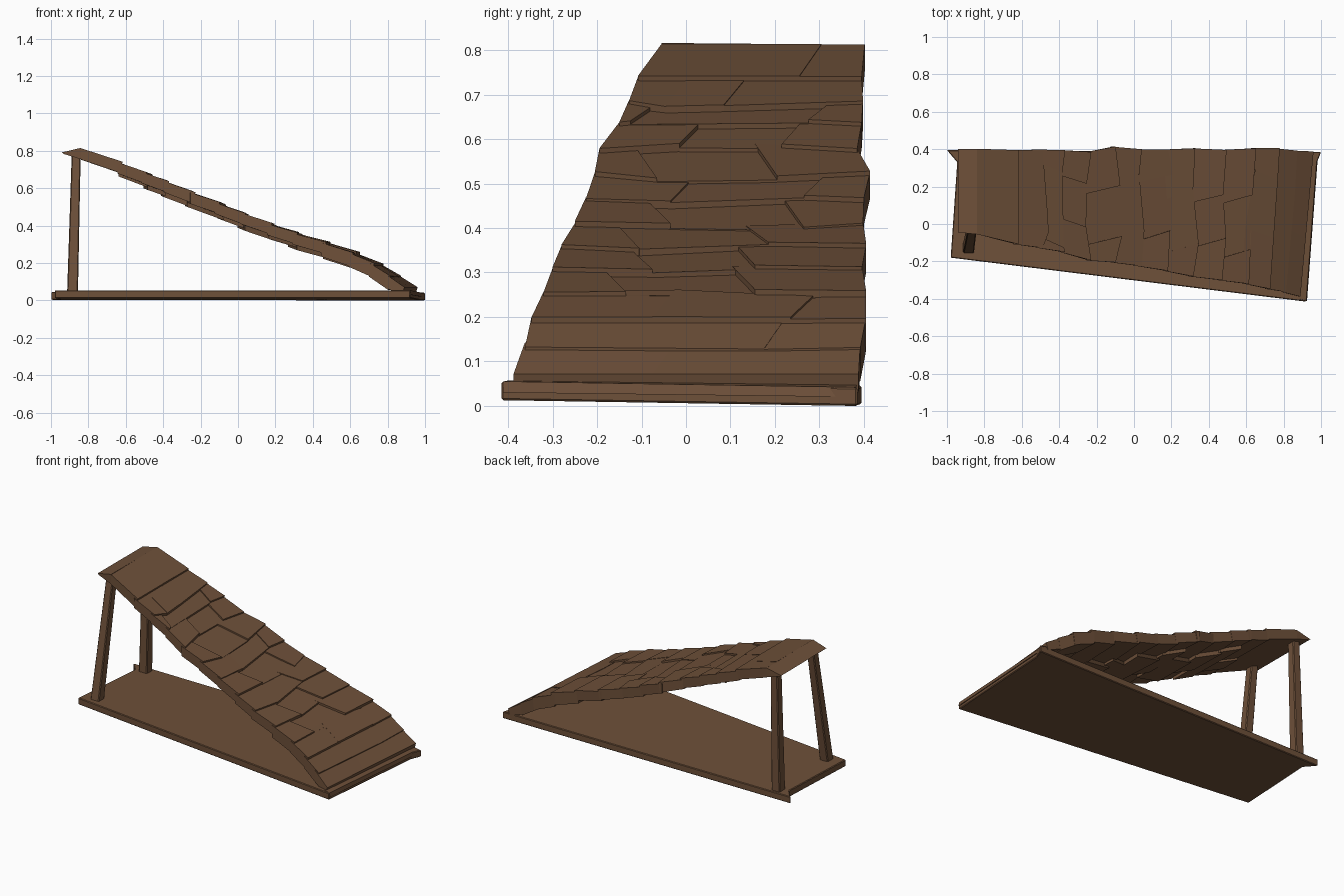
import bpy, bmesh, random
from mathutils import Vector

if "Cube" in bpy.data.objects:
    bpy.data.objects.remove(bpy.data.objects["Cube"])

random.seed(4)


def make_mat(name, rgb):
    m = bpy.data.materials.new(name)
    m.diffuse_color = (*rgb, 1)
    m.use_nodes = True
    m.node_tree.nodes["Principled BSDF"].inputs["Base Color"].default_value = m.diffuse_color
    return m


wood = make_mat("brown wood", (0.155, 0.080, 0.041))


def prism(name, bottom, top, bevel=0.0):
    """Closed solid between two matching rings of points."""
    bm = bmesh.new()
    lo = [bm.verts.new(p) for p in bottom]
    hi = [bm.verts.new(p) for p in top]
    n = len(lo)
    bm.faces.new(lo[::-1])
    bm.faces.new(hi)
    for i in range(n):
        j = (i + 1) % n
        bm.faces.new((lo[i], lo[j], hi[j], hi[i]))
    bmesh.ops.recalc_face_normals(bm, faces=bm.faces)
    me = bpy.data.meshes.new(name)
    bm.to_mesh(me)
    bm.free()
    ob = bpy.data.objects.new(name, me)
    bpy.context.collection.objects.link(ob)
    me.materials.append(wood)
    if bevel:
        mod = ob.modifiers.new("worn_edges", 'BEVEL')
        mod.width = bevel
        mod.segments = 1
    return ob


# Base plate, slightly tilted, with flared back corners
outline = [(-0.98, -0.18), (0.92, -0.415), (0.975, 0.32), (1.0, 0.385),
           (-1.0, 0.395), (-0.945, 0.33)]


def base_z(x, y):
    return 0.008 - 0.016 * y - 0.002 * x


prism("base_plate",
      [(x, y, max(0, base_z(x, y))) for x, y in outline],
      [(x, y, base_z(x, y) + 0.042) for x, y in outline], 0.004)

# Support posts leaning under the high end
for name, foot, head in (("front_post", (-0.885, -0.13, 0.03), (-0.865, -0.01, 0.785)),
                         ("back_post", (-0.885, 0.35, 0.03), (-0.865, 0.345, 0.785))):
    def ring(c, r):
        return [Vector(c) + Vector((sx * r, sy * r, 0))
                for sx, sy in ((-1, -1), (1, -1), (1, 1), (-1, 1))]
    prism(name, ring(foot, 0.029), ring(head, 0.024), 0.005)

# Row boundaries: x, top z, front y, back y
EDGES = [(-0.84, 0.815, -0.055, 0.402), (-0.63, 0.74, -0.108, 0.395),
         (-0.50, 0.685, -0.128, 0.398), (-0.38, 0.635, -0.15, 0.395),
         (-0.24, 0.575, -0.195, 0.385), (-0.11, 0.525, -0.205, 0.414),
         (0.03, 0.465, -0.225, 0.400), (0.17, 0.41, -0.25, 0.398),
         (0.31, 0.36, -0.28, 0.405), (0.47, 0.31, -0.30, 0.396),
         (0.62, 0.255, -0.32, 0.405), (0.74, 0.20, -0.347, 0.405),
         (0.83, 0.135, -0.362, 0.392), (0.925, 0.062, -0.388, 0.388)]
# Joints between the planks of each row
JOINTS = [(0.28,), (-0.02, 0.11), (-0.10, 0.30), (0.01, 0.24), (-0.09, 0.18),
          (-0.01, 0.29), (-0.06, 0.24), (-0.13, 0.16), (-0.10, 0.13),
          (-0.16, 0.13), (-0.05, 0.26), (0.20,), (-0.05,)]

# Zigzag of every boundary at three places across the width
KINK = [[random.uniform(-0.04, 0.04) for _ in range(3)] for _ in EDGES]
for k in (0, 1, 11, 12, 13):
    KINK[k] = [0.0, 0.012, 0.0]


def lerp_table(x, col):
    for a, b in zip(EDGES, EDGES[1:]):
        if x <= b[0] or b is EDGES[-1]:
            t = (x - a[0]) / (b[0] - a[0])
            return a[col] + t * (b[col] - a[col])


def edge_x(i, y):
    x, _, y0, y1 = EDGES[i]
    stops = [(y0, 0), (-0.07, KINK[i][0]), (0.09, KINK[i][1]), (0.25, KINK[i][2]), (y1, 0)]
    off = 0
    for (a, p), (b, q) in zip(stops, stops[1:]):
        if a <= y <= b and b > a:
            off = p + (q - p) * (y - a) / (b - a)
    skew = 0.075 * (y / 0.8) * max(0, (x - 0.2) / 0.75)
    return x + off + skew


def roof_point(i, y, push, lift):
    x = edge_x(i, y)
    skew = 0.075 * (y / 0.8) * max(0, (EDGES[i][0] - 0.2) / 0.75)
    z = lerp_table(x - skew + push, 1)
    return Vector((x + push, y, z + lift))


# Overlapping roof planks, each with a raised lower lip
for i, joints in enumerate(JOINTS):
    last = i == len(JOINTS) - 1
    slant = random.choice((-0.025, 0.025))
    ups = [EDGES[i][2]] + [j + slant for j in joints] + [EDGES[i][3]]
    downs = [EDGES[i + 1][2]] + [j - slant for j in joints] + [EDGES[i + 1][3]]
    for k in range(len(ups) - 1):
        inner = 0 < k < len(ups) - 2
        drop = random.uniform(-0.012, 0.002) if inner else random.uniform(-0.003, 0.002)
        thick = 0.075 if inner else 0.06
        if i >= 9:
            thick = 0.075
        lip = 0 if last else 0.012
        up_push = 0 if i == 0 else -0.015
        top = [roof_point(i, ups[k], up_push, drop - 0.004 * (i > 0)),
               roof_point(i + 1, downs[k], lip, drop + 0.008),
               roof_point(i + 1, downs[k + 1], lip, drop + 0.008),
               roof_point(i, ups[k + 1], up_push, drop - 0.004 * (i > 0))]
        low = []
        for n, p in enumerate(top):
            back = 0.012 if n in (1, 2) else 0.0
            low.append(Vector((p.x - back, p.y, max(0.03, p.z - thick))))
        prism(f"roof_plank_{i + 1}_{k + 1}", low, top)

# Ridge cap tapering to the high edge
prism("ridge_cap",
      [(-0.93, -0.045, 0.783), (-0.84, -0.055, 0.755), (-0.84, 0.402, 0.755), (-0.93, 0.40, 0.783)],
      [(-0.94, -0.045, 0.792), (-0.84, -0.055, 0.816), (-0.84, 0.402, 0.812), (-0.94, 0.40, 0.790)])

# Threshold strip along the low edge
prism("threshold_strip",
      [(0.875, -0.405, 0.03), (0.925, -0.412, 0.03), (0.985, 0.385, 0.02), (0.93, 0.385, 0.02)],
      [(0.88, -0.400, 0.057), (0.92, -0.410, 0.055), (0.98, 0.383, 0.042), (0.935, 0.383, 0.05)])
